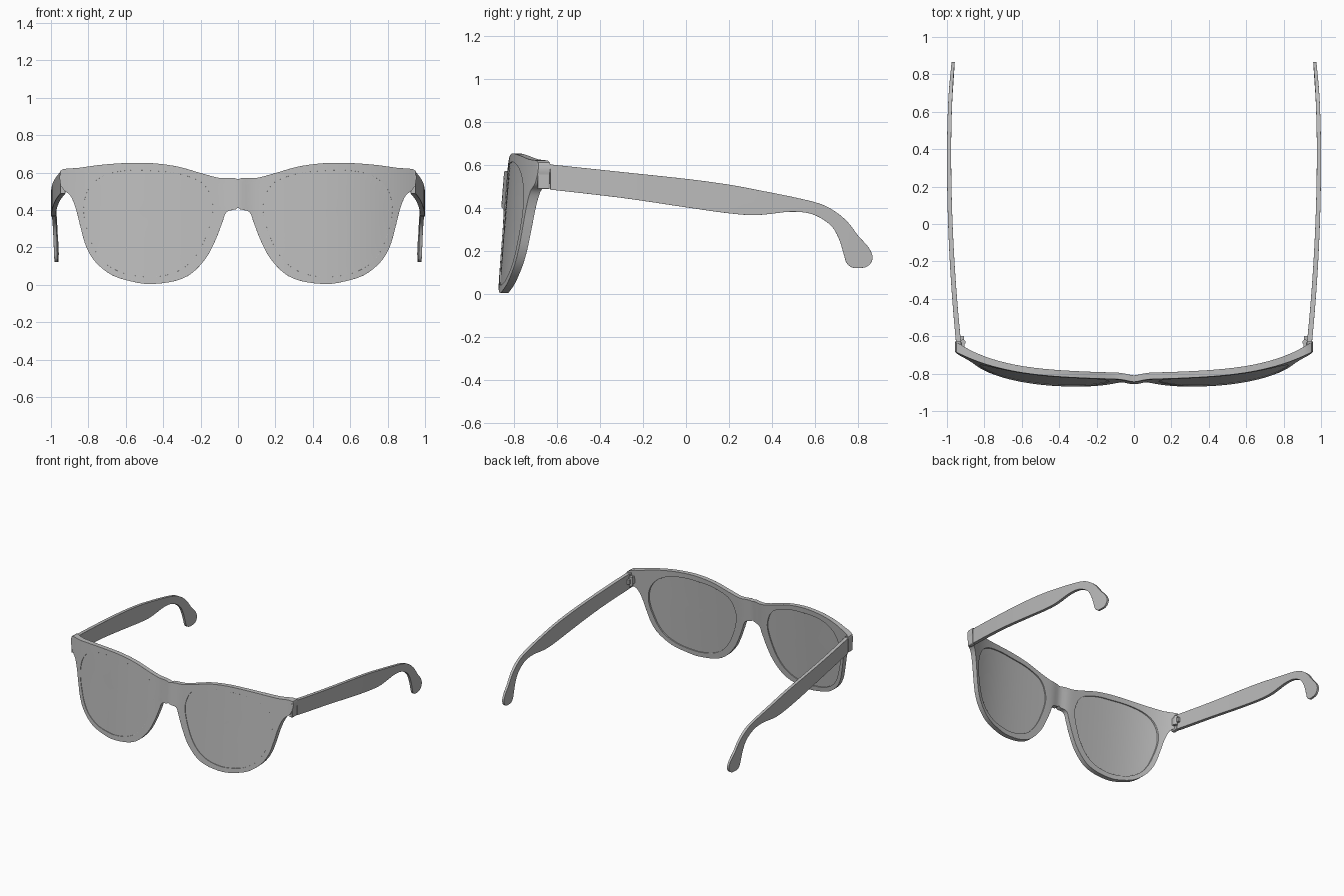
import bpy, bmesh, math
from mathutils import Vector

cube = bpy.data.objects.get("Cube")
if cube:
    bpy.data.objects.remove(cube, do_unlink=True)


def make_material(name, value):
    mat = bpy.data.materials.new(name)
    mat.use_nodes = True
    colour = (value, value, value, 1)
    mat.diffuse_color = colour
    mat.node_tree.nodes["Principled BSDF"].inputs["Base Color"].default_value = colour
    return mat


grey = make_material("plain grey", 0.5)


def spline(points, steps, closed):
    """Smooth curve through the points, of any dimension."""
    pts = [Vector(p) for p in points]
    n = len(pts)
    pick = (lambda i: pts[i % n]) if closed else (lambda i: pts[min(max(i, 0), n - 1)])
    result = []
    for i in range(n if closed else n - 1):
        a, b, c, d = (pick(i + k) for k in (-1, 0, 1, 2))
        for s in range(steps):
            t = s / steps
            result.append(b + (c - a) * (t / 2) + (a * 2 - b * 5 + c * 4 - d) * (t * t / 2)
                          + (b * 3 - a - c * 3 + d) * (t ** 3 / 2))
    if not closed:
        result.append(pts[-1])
    return result


def finish(name, bm, bevel=0.0, segments=2):
    """Turn a left-hand part into a smooth object mirrored across the middle."""
    bmesh.ops.recalc_face_normals(bm, faces=bm.faces)
    mesh = bpy.data.meshes.new(name)
    bm.to_mesh(mesh)
    bm.free()
    mesh.materials.append(grey)
    obj = bpy.data.objects.new(name, mesh)
    bpy.context.collection.objects.link(obj)
    mirror = obj.modifiers.new("Mirror", "MIRROR")
    mirror.use_clip = True
    mirror.merge_threshold = 0.0005
    if bevel:
        mod = obj.modifiers.new("Rounded edges", "BEVEL")
        mod.width = bevel
        mod.segments = segments
        mod.limit_method = "ANGLE"
        mod.angle_limit = math.radians(50)
    bpy.ops.object.select_all(action="DESELECT")
    obj.select_set(True)
    bpy.context.view_layer.objects.active = obj
    bpy.ops.object.shade_smooth_by_angle(angle=math.radians(40))
    return obj


def front_y(x, z):
    """Wrapped, tilted front surface with a ridge on the bridge."""
    wrap = 0.14 * (x / 0.95) ** 3.5
    return -0.825 + wrap - 0.08 * (0.62 - z) - 0.015 * math.exp(-(x / 0.05) ** 2)


def back_y(x, z):
    return front_y(x, z) + 0.035 + 0.02 * (x / 0.95) ** 8


def quads(bm, row_a, row_b, closed=True):
    n = len(row_a)
    for i in range(n if closed else n - 1):
        j = (i + 1) % n
        bm.faces.new((row_a[i], row_a[j], row_b[j], row_b[i]))


# Matching outlines of the rim and the lens opening, from the bridge outward
outer_points = [
    (0, .565), (.1, .572), (.2, .598), (.32, .632), (.45, .65), (.58, .652), (.72, .643),
    (.85, .626), (.95, .61), (.94, .52), (.895, .475), (.865, .4), (.84, .3), (.81, .2),
    (.76, .12), (.67, .05), (.55, .014), (.46, .005), (.34, .02), (.25, .06), (.17, .145),
    (.12, .24), (.085, .33), (.06, .39), (0, .413), (0, .49)]
lens_points = [
    (.145, .47), (.165, .515), (.215, .56), (.33, .597), (.45, .609), (.57, .613), (.68, .597),
    (.75, .565), (.79, .525), (.815, .475), (.825, .41), (.82, .35), (.8, .275), (.765, .185),
    (.71, .115), (.62, .065), (.52, .045), (.44, .043), (.34, .065), (.26, .115), (.2, .195),
    (.16, .29), (.14, .36), (.134, .4), (.135, .43), (.139, .45)]
rim_loop = [Vector((max(p.x, 0), p.y)) for p in spline(outer_points, 4, True)]
lens_loop = spline(lens_points, 4, True)

# Front frame: a ring of loops between the two outlines, closed with walls
bm = bmesh.new()
rows = {}
RINGS = 6
for side, depth in (("front", front_y), ("back", back_y)):
    rows[side] = []
    for k in range(RINGS + 1):
        flat = [a.lerp(b, k / RINGS) for a, b in zip(rim_loop, lens_loop)]
        rows[side].append([bm.verts.new((p.x, depth(p.x, p.y), p.y)) for p in flat])
    for a, b in zip(rows[side], rows[side][1:]):
        quads(bm, a, b)
quads(bm, rows["front"][0], rows["back"][0])
quads(bm, rows["front"][-1], rows["back"][-1])
middle = [f for f in bm.faces if all(v.co.x < 1e-4 for v in f.verts)]
bmesh.ops.delete(bm, geom=middle, context="FACES_ONLY")
finish("front_frame", bm, 0.006)

# Lenses: thin curved panes just below the rim surface
bm = bmesh.new()
centre = sum(lens_loop, Vector((0, 0))) / len(lens_loop)
edges = []
for inset in (0.004, 0.027):
    previous = None
    for k in range(8):
        flat = [p.lerp(centre, k / 8) for p in lens_loop]
        row = [bm.verts.new((p.x, front_y(p.x, p.y) + inset, p.y)) for p in flat]
        if previous:
            quads(bm, previous, row)
        else:
            edges.append(row)
        previous = row
    hub = bm.verts.new((centre.x, front_y(*centre) + inset, centre.y))
    for i, v in enumerate(previous):
        bm.faces.new((v, previous[(i + 1) % len(previous)], hub))
quads(bm, *edges)
finish("lenses", bm)


def arm_x(y):
    """Outward bow of the arm."""
    if y < 0.35:
        return 1 - 0.048 * ((0.35 - y) / 0.98) ** 2
    return 1 - 0.02 * ((y - 0.35) / 0.52) ** 2


# Arms: ribs given as top (y, z) and bottom (y, z), lofted into a blade
ribs = [
    (-.63, .602, -.63, .485), (-.3, .567, -.3, .447), (0, .535, 0, .403),
    (.2, .508, .2, .375), (.35, .48, .33, .367), (.5, .45, .48, .382),
    (.62, .42, .57, .375), (.69, .385, .63, .35), (.75, .335, .68, .31),
    (.8, .27, .712, .25), (.845, .22, .732, .185), (.866, .175, .745, .145),
    (.855, .14, .77, .124), (.83, .123, .8, .121)]
bm = bmesh.new()
previous = None
ACROSS = 4
for rib in spline(ribs, 5, False):
    top, bottom = Vector(rib[:2]), Vector(rib[2:])
    line = [top.lerp(bottom, k / ACROSS) for k in range(ACROSS + 1)]
    outside, inside = [], []
    for y, z in line:
        droop = max(0, 0.4 - z) * max(0, y)
        x = arm_x(y) - 0.03 * droop
        thick = 0.027 - 0.007 * (y + 0.63) / 1.5 - 0.02 * droop
        outside.append(bm.verts.new((x, y, z)))
        inside.append(bm.verts.new((x - thick, y, z)))
    section = outside + inside[::-1]
    if previous:
        quads(bm, previous, section)
    else:
        bm.faces.new(section)
    previous = section
bm.faces.new(previous)
finish("arms", bm, 0.005)


def block(bm, low, high):
    made = bmesh.ops.create_cube(bm, size=1)["verts"]
    for v in made:
        v.co = Vector([a if c < 0 else b for c, a, b in zip(v.co, low, high)])


# End pieces carrying the arms
bm = bmesh.new()
block(bm, (0.922, -0.69, 0.487), (0.951, -0.633, 0.605))
finish("end_pieces", bm, 0.004)

# Hinges: a leaf on each side of an upright pin
bm = bmesh.new()
block(bm, (0.905, -0.665, 0.52), (0.928, -0.635, 0.575))
block(bm, (0.91, -0.63, 0.53), (0.936, -0.6, 0.565))
pin = bmesh.ops.create_cone(bm, cap_ends=True, segments=16, radius1=0.014,
                            radius2=0.014, depth=0.07)["verts"]
bmesh.ops.translate(bm, verts=pin, vec=(0.914, -0.632, 0.547))
finish("hinges", bm)
